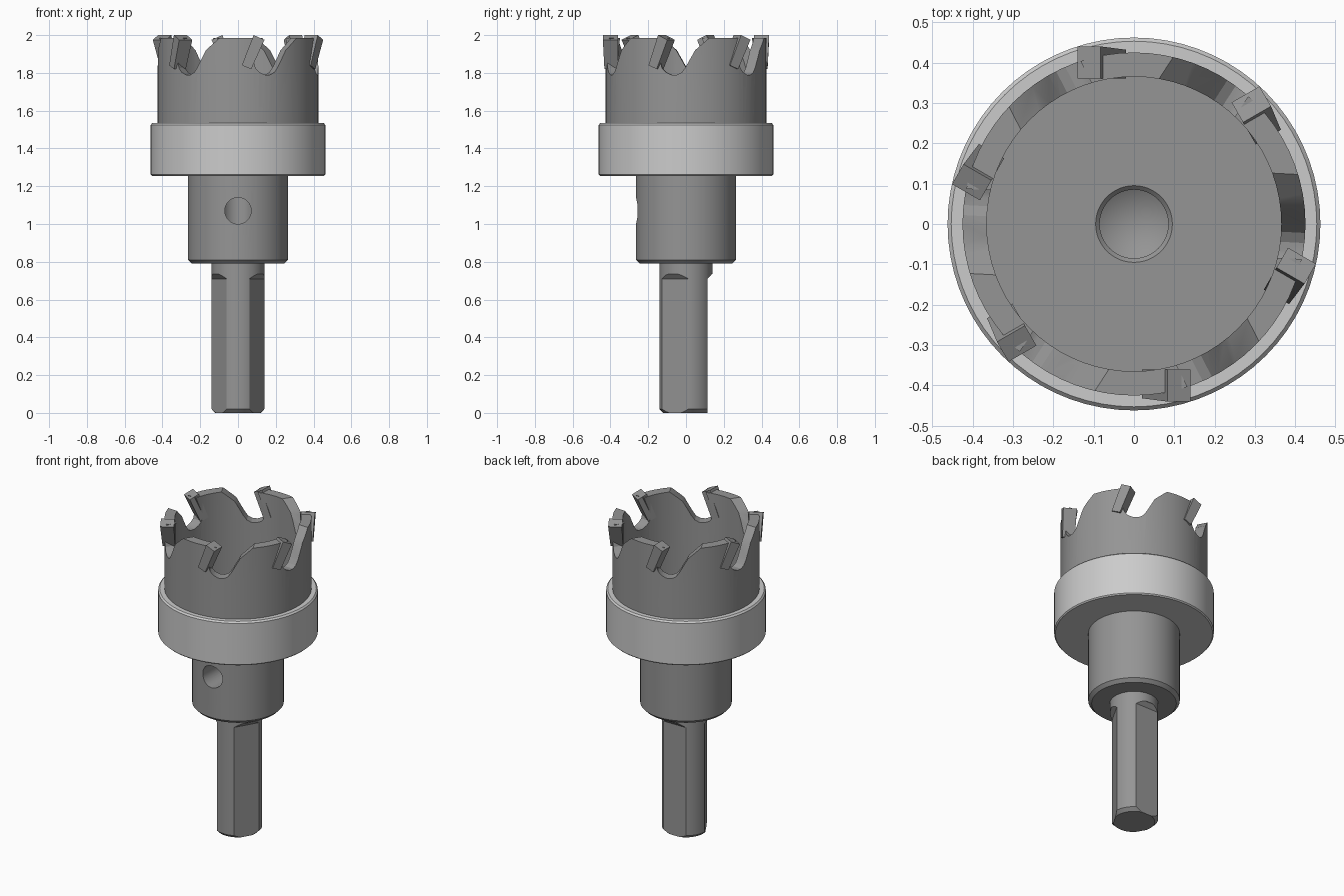
import bpy, bmesh
from math import sin, cos, pi, radians

if "Cube" in bpy.data.objects:
    bpy.data.objects.remove(bpy.data.objects["Cube"])


def finish(name, bm):
    bmesh.ops.recalc_face_normals(bm, faces=bm.faces)
    me = bpy.data.meshes.new(name)
    bm.to_mesh(me)
    bm.free()
    ob = bpy.data.objects.new(name, me)
    bpy.context.collection.objects.link(ob)
    return ob


def lathe(name, profile, n=72, closed=False):
    """Spin an (r, z) profile round the z axis."""
    bm = bmesh.new()
    rings = []
    for r, z in profile:
        if r == 0:
            rings.append([bm.verts.new((0, 0, z))] * n)
        else:
            rings.append([bm.verts.new((r * cos(2 * pi * i / n), r * sin(2 * pi * i / n), z))
                          for i in range(n)])
    pairs = list(zip(rings, rings[1:])) + ([(rings[-1], rings[0])] if closed else [])
    for a, b in pairs:
        for i in range(n):
            j = (i + 1) % n
            bm.faces.new(list(dict.fromkeys((a[i], a[j], b[j], b[i]))))
    return finish(name, bm)


def prisms(name, profile, y0, y1, angles, flare=0):
    """Extrude an (x, z) profile along y, copied round z; flare pushes the high outer edge out."""
    bm = bmesh.new()
    for deg in angles:
        c, s = cos(radians(deg)), sin(radians(deg))
        ends = []
        for y in (y0, y1):
            ring = []
            for x, z in profile:
                yy = y - flare if y == y0 and z > 1.9 else y
                ring.append(bm.verts.new((x * c - yy * s, x * s + yy * c, z)))
            ends.append(ring)
        a, b = ends
        bm.faces.new(a)
        bm.faces.new(b)
        for i in range(len(a)):
            j = (i + 1) % len(a)
            bm.faces.new((a[i], a[j], b[j], b[i]))
    return finish(name, bm)


def cut(ob, cutter):
    m = ob.modifiers.new("cut", 'BOOLEAN')
    m.operation, m.solver, m.object = 'DIFFERENCE', 'EXACT', cutter
    bpy.context.view_layer.objects.active = ob
    bpy.ops.object.modifier_apply(modifier=m.name)
    bpy.data.objects.remove(cutter)


def smooth(ob):
    bpy.ops.object.select_all(action='DESELECT')
    ob.select_set(True)
    bpy.context.view_layer.objects.active = ob
    bpy.ops.object.shade_smooth_by_angle(angle=radians(25))


def paint(ob, grey):
    m = bpy.data.materials.new(ob.name + "_metal")
    m.diffuse_color = (grey, grey, grey, 1)
    m.use_nodes = True
    m.node_tree.nodes["Principled BSDF"].inputs["Base Color"].default_value = m.diffuse_color
    ob.data.materials.append(m)


six = [60 * k for k in range(6)]

# shank, collar and cup in one turned body with a drilled pilot socket
body = lathe("cutter_body", [
    (0, 0), (.12, 0), (.14, .02), (.14, .79), (.245, .79), (.265, .81), (.265, 1.265),
    (.425, 1.265), (.425, 1.985), (.365, 1.985), (.365, 1.32), (.095, 1.32),
    (.085, 1.31), (.085, .95), (0, .9)])

# three milled flats on the shank
cut(body, prisms("flat_cutter", [(.115, -.1), (.115, .71), (.137, .735), (.2, .735), (.2, -.1)],
                 -.2, .2, [90, 210, 330]))

# set screw hole in the front of the collar
circle = [(.07 * cos(i * pi / 16), 1.07 + .07 * sin(i * pi / 16)) for i in range(32)]
cut(body, prisms("screw_cutter", circle, -.4, -.04, [0]))

# chip gullets between the teeth
gullet = [(.14, 2.1), (.135, 1.985), (.085, 1.86), (.095, 1.825), (.115, 1.803), (.145, 1.79),
          (.175, 1.79), (.2, 1.803), (.22, 1.83), (.27, 1.92), (.345, 1.986), (.4, 2.1)]
cut(body, prisms("gullet_cutter", [(x - .2, z) for x, z in gullet], -.6, -.25,
                 [a + 27 for a in six]))
smooth(body)
paint(body, .3)

# raised stop ring
ring = lathe("stop_ring", [(.25, 1.255), (.455, 1.255), (.462, 1.262), (.462, 1.525), (.453, 1.535),
                           (.415, 1.535), (.415, 1.275), (.25, 1.275)], closed=True)
smooth(ring)
paint(ring, .6)

# leaning carbide teeth
teeth = prisms("carbide_teeth", [(.02, 1.84), (.07, 1.82), (.14, 1.975), (.083, 2.0)],
               -.432, -.36, six, flare=.008)
paint(teeth, .3)
